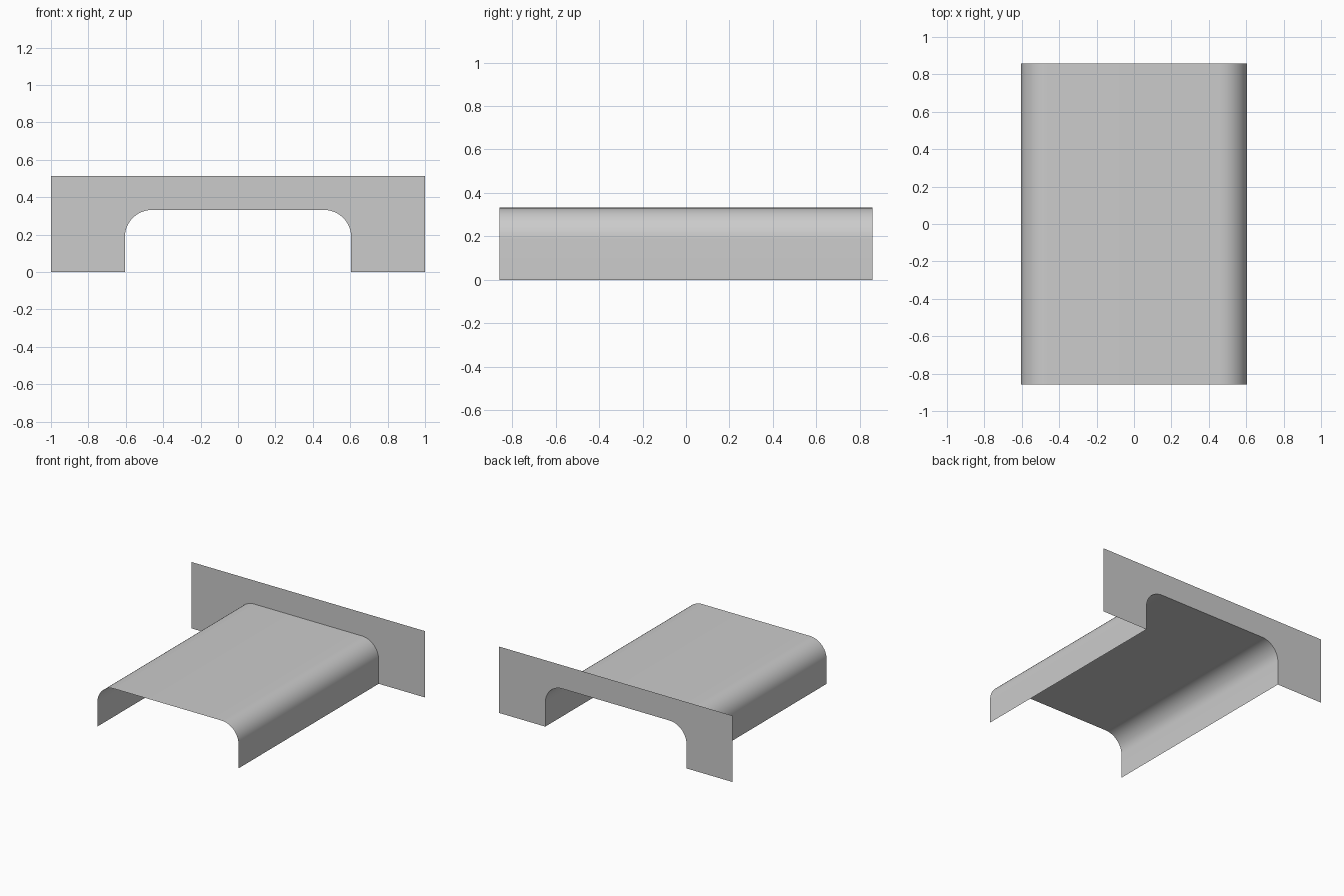
import bpy
import bmesh
from math import sin, cos, pi

cube = bpy.data.objects.get("Cube")
if cube:
    bpy.data.objects.remove(cube, do_unlink=True)

HALF_W, TOP, RADIUS, STEPS = 0.605, 0.332, 0.145, 12
FRONT, BACK = -0.858, 0.858
PANEL_W, PANEL_TOP = 1.0, 0.514

grey = bpy.data.materials.new("plain grey")
grey.use_nodes = True
colour = (0.6, 0.6, 0.6, 1)
grey.diffuse_color = colour
grey.node_tree.nodes["Principled BSDF"].inputs["Base Color"].default_value = colour


def arch_profile():
    """Rounded arch from the left foot over the top to the right foot."""
    half = [(HALF_W, 0)]
    for i in range(STEPS + 1):
        a = pi / 2 * i / STEPS
        half.append((HALF_W - RADIUS + RADIUS * cos(a),
                     TOP - RADIUS + RADIUS * sin(a)))
    return half + [(-x, z) for x, z in reversed(half)]


def add_object(name, bm):
    mesh = bpy.data.meshes.new(name)
    bm.to_mesh(mesh)
    bm.free()
    mesh.materials.append(grey)
    obj = bpy.data.objects.new(name, mesh)
    bpy.context.collection.objects.link(obj)
    return obj


profile = arch_profile()

# Open arched cover: the profile swept from front to back
bm = bmesh.new()
rows = [[bm.verts.new((x, y, z)) for x, z in profile] for y in (FRONT, BACK)]
for i in range(len(profile) - 1):
    bm.faces.new((rows[0][i], rows[1][i], rows[1][i + 1], rows[0][i + 1]))
bm.normal_update()
cover = add_object("arched_cover", bm)
bpy.context.view_layer.objects.active = cover
cover.select_set(True)
bpy.ops.object.shade_smooth_by_angle()

# Flat back panel with the arch cut out of its lower edge
bm = bmesh.new()
outline = profile + [(-PANEL_W, 0), (-PANEL_W, PANEL_TOP),
                     (PANEL_W, PANEL_TOP), (PANEL_W, 0)]
face = bm.faces.new([bm.verts.new((x, BACK, z)) for x, z in outline])
face.normal_update()
if face.normal.y > 0:
    face.normal_flip()
add_object("back_panel", bm)
